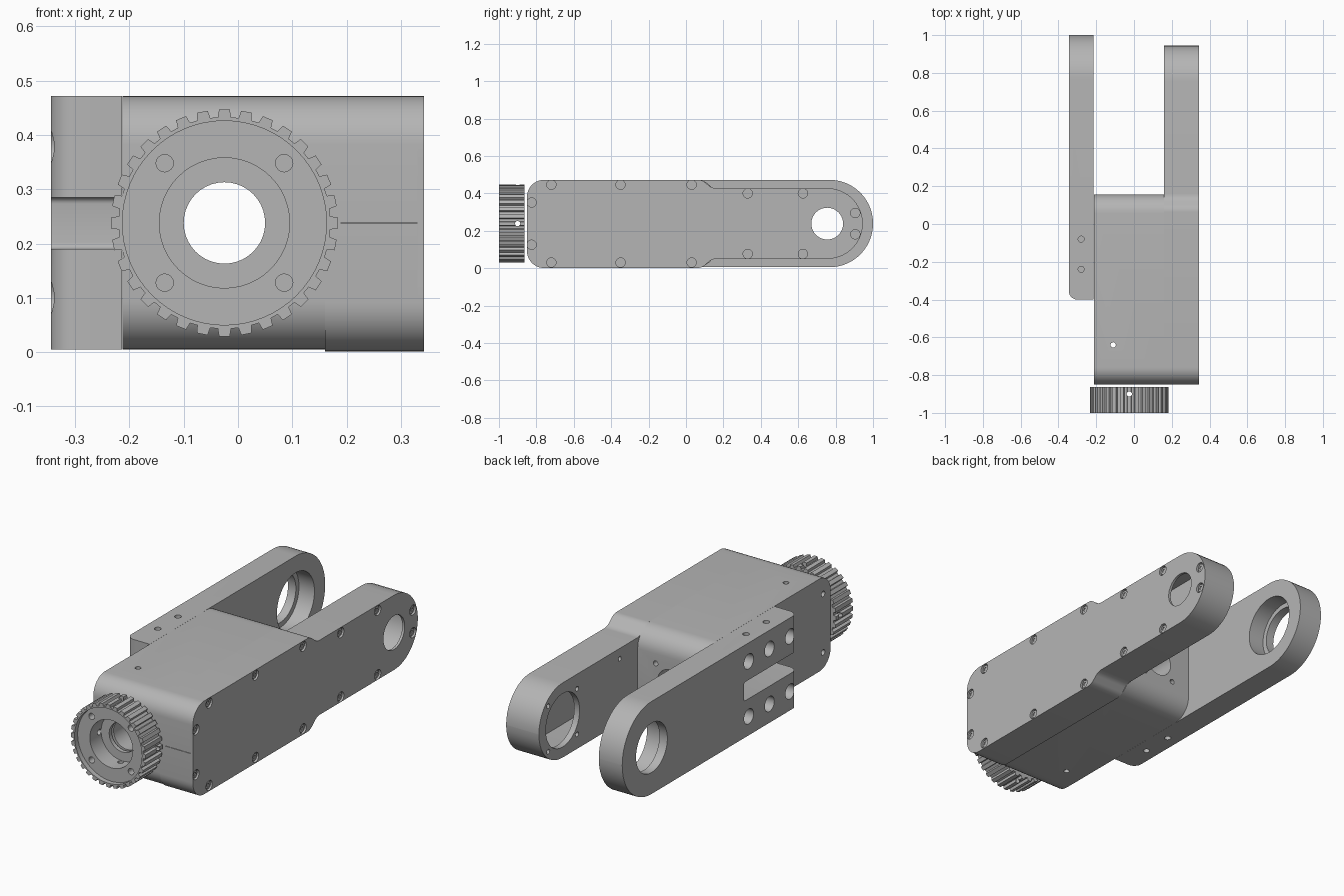
import bpy, bmesh, math
from mathutils import Vector

if "Cube" in bpy.data.objects:
    bpy.data.objects.remove(bpy.data.objects["Cube"])

metal = bpy.data.materials.new("machined grey")
metal.use_nodes = True
GREY = (0.46, 0.46, 0.46, 1)
metal.diffuse_color = GREY
metal.node_tree.nodes["Principled BSDF"].inputs["Base Color"].default_value = GREY

MID = 0.238                      # height of the shaft and pivot axes
PLACE = {"X": lambda a, b, d: (d, a, b),
         "Y": lambda a, b, d: (a, d, b),
         "Z": lambda a, b, d: (a, b, d)}


def fillet(corners, steps=10):
    """Round each (a, b, radius) corner of an outline."""
    out, n = [], len(corners)
    for i, (a, b, r) in enumerate(corners):
        p = Vector((a, b))
        if r == 0:
            out.append(p)
            continue
        d1 = (Vector(corners[i - 1][:2]) - p).normalized()
        d2 = (Vector(corners[(i + 1) % n][:2]) - p).normalized()
        half = d1.angle(d2) / 2
        centre = p + (d1 + d2).normalized() * r / math.sin(half)
        v0 = p + d1 * r / math.tan(half) - centre
        v1 = p + d2 * r / math.tan(half) - centre
        start = math.atan2(v0.y, v0.x)
        sweep = math.atan2(v0.x * v1.y - v0.y * v1.x, v0.dot(v1))
        for k in range(steps + 1):
            t = start + sweep * k / steps
            out.append(centre + Vector((math.cos(t), math.sin(t))) * r)
    return out


def circle(a, b, r, n=40):
    return [Vector((a + r * math.cos(math.tau * i / n), b + r * math.sin(math.tau * i / n)))
            for i in range(n)]


def prism(bm, outline, axis, lo, hi):
    """Extrude an outline along an axis."""
    rings = [[bm.verts.new(PLACE[axis](p.x, p.y, d)) for p in outline] for d in (lo, hi)]
    faces = [bm.faces.new(rings[0]), bm.faces.new(rings[1])]
    n = len(outline)
    for i in range(n):
        j = (i + 1) % n
        faces.append(bm.faces.new((rings[0][i], rings[0][j], rings[1][j], rings[1][i])))
    bmesh.ops.recalc_face_normals(bm, faces=faces)


def make(name, solids):
    bm = bmesh.new()
    for s in solids:
        prism(bm, *s)
    mesh = bpy.data.meshes.new(name)
    bm.to_mesh(mesh)
    bm.free()
    mesh.materials.append(metal)
    ob = bpy.data.objects.new(name, mesh)
    bpy.context.collection.objects.link(ob)
    return ob


def part(name, solid, cuts):
    """A prism with each group of prisms cut out of it."""
    ob = make(name, [solid])
    for group in cuts:
        tool = make("cutter", group)
        mod = ob.modifiers.new("cut", "BOOLEAN")
        mod.operation, mod.solver, mod.object = "DIFFERENCE", "EXACT", tool
        bpy.context.view_layer.update()
        graph = bpy.context.evaluated_depsgraph_get()
        mesh = bpy.data.meshes.new_from_object(ob.evaluated_get(graph))
        ob.modifiers.clear()
        ob.data = mesh
        bpy.data.objects.remove(tool)
    bpy.ops.object.select_all(action="DESELECT")
    ob.select_set(True)
    bpy.context.view_layer.objects.active = ob
    bpy.ops.object.shade_smooth_by_angle(angle=math.radians(30))
    return ob


def hole(axis, a, b, r, lo, hi, n=40):
    return (circle(a, b, r, n), axis, lo, hi)


def four(axis, a, b, off, r, lo, hi):
    return [hole(axis, a + i * off, b + j * off, r, lo, hi, 16)
            for i in (-1, 1) for j in (-1, 1)]


SX = -0.025                      # shaft position across the body

# Main gearbox body with shaft bore and small threaded holes
body = fillet([(-0.85, 0.005, 0.09), (-0.85, 0.472, 0.09), (0.157, 0.472, 0.1), (0.157, 0.005, 0.1)])
part("main_body", (body, "X", -0.213, 0.16), [
    [hole("Y", SX, MID, 0.075, -1, 0.3)],
    four("Y", SX, MID, 0.085, 0.013, 0.1, 0.2),
    [hole("Z", -0.11, -0.64, 0.014, -0.1, 0.6, 16)],
    [hole("X", -0.79, z, 0.014, -0.3, -0.18, 16) for z in (0.09, 0.385)],
])

# Side casing that continues into the hollow right arm
PY = 0.755
casing = fillet([(-0.85, 0.001, 0.09), (-0.85, 0.472, 0.09), (0.085, 0.472, 0.06), (0.14, 0.427, 0.06),
                 (0.945, 0.427, 0.188), (0.945, 0.05, 0.188), (0.14, 0.05, 0.06), (0.085, 0.001, 0.06)])
pocket = fillet([(0.2, 0.08, 0.02), (0.2, 0.397, 0.02), (0.915, 0.397, 0.157), (0.915, 0.08, 0.157)])
seam = [Vector(p) for p in ((0.19, MID - 0.001), (0.4, MID - 0.001), (0.4, MID + 0.001), (0.19, MID + 0.001))]
part("side_casing", (casing, "X", 0.16, 0.33), [
    [(pocket, "X", 0.19, 0.4)],
    [hole("X", PY, MID, 0.135, 0.1, 0.25)],
    four("X", PY, MID, 0.115, 0.012, 0.1, 0.18),
    [hole("X", 0.3, z, 0.012, 0.1, 0.18, 16) for z in (0.1, 0.375)],
    [(seam, "Y", -1, -0.847)],
])

# Cover plate with recessed screws
screws = [(y, MID + s * dz) for s in (-1, 1) for y, dz in
          ((-0.72, 0.208), (-0.35, 0.208), (0.03, 0.208), (0.33, 0.162), (0.625, 0.162),
           (0.905, 0.057), (-0.825, 0.113))]
part("cover_plate", (casing, "X", 0.33, 0.343), [
    [hole("X", PY, MID, 0.085, 0.3, 0.4)],
    [hole("X", y, z, 0.025, 0.3315, 0.4, 20) for y, z in screws],
])
for y, z in screws:
    part("screw_head", (circle(y, z, 0.019, 16), "X", 0.331, 0.337),
         [[hole("X", y, z, 0.01, 0.333, 0.4, 6)]])

# Left arm: rounded end, bearing seat, front slot and bolt pockets
arm = fillet([(-0.4, 0.005, 0), (-0.4, 0.472, 0), (1.0, 0.472, 0.233), (1.0, 0.005, 0.233)], 20)
slot = fillet([(-0.6, 0.19, 0), (-0.6, 0.285, 0), (0.03, 0.285, 0.012), (0.03, 0.19, 0.012)], 5)
edge = [Vector((-0.38, -0.44)), Vector((-0.3, -0.44))] + \
       [Vector((-0.3 - 0.045 * math.sin(t * math.pi / 16), -0.355 - 0.045 * math.cos(t * math.pi / 16)))
        for t in range(9)] + [Vector((-0.38, -0.355))]
bolts = [(y, z) for y in (-0.34, -0.175, -0.01) for z in (0.1, 0.378)]
part("left_arm", (arm, "X", -0.344, -0.2135), [
    [hole("X", 0.765, MID, 0.125, -0.5, 0, 56)],
    [hole("X", 0.765, MID, 0.15, -0.3, 0, 56)],
    [(slot, "X", -0.5, 0)],
    [(edge, "Z", -0.1, 0.6)],
    [hole("X", y, z, 0.038, -0.4, -0.28, 24) for y, z in bolts],
    [hole("X", y, z, 0.02, -0.3, -0.23, 16) for y, z in bolts],
    [hole("Z", -0.28, y, 0.016, lo, hi, 16) for y in (-0.08, -0.24)
     for lo, hi in ((-0.1, 0.04), (0.44, 0.6))],
])

# Toothed pulley on the front shaft
TEETH = 32
teeth = []
for i in range(TEETH):
    for frac, r in ((-0.32, 0.195), (-0.24, 0.209), (0.24, 0.209), (0.32, 0.195)):
        t = math.tau * (i + frac) / TEETH
        teeth.append(Vector((SX + r * math.cos(t), MID + r * math.sin(t))))
part("toothed_pulley", (teeth, "Y", -1.0, -0.864), [
    [hole("Y", SX, MID, 0.188, -1.1, -0.975, 64)],
    [hole("Y", SX, MID, 0.12, -1.1, -0.885, 48)],
    [hole("Y", SX, MID, 0.075, -1.1, -0.8)],
    four("Y", SX, MID, 0.11, 0.016, -1.1, -0.93),
    [hole("Z", SX, -0.9, 0.014, -0.1, 0.6, 16)],
    [hole("X", -0.9, MID, 0.014, -0.4, 0.4, 16)],
])
